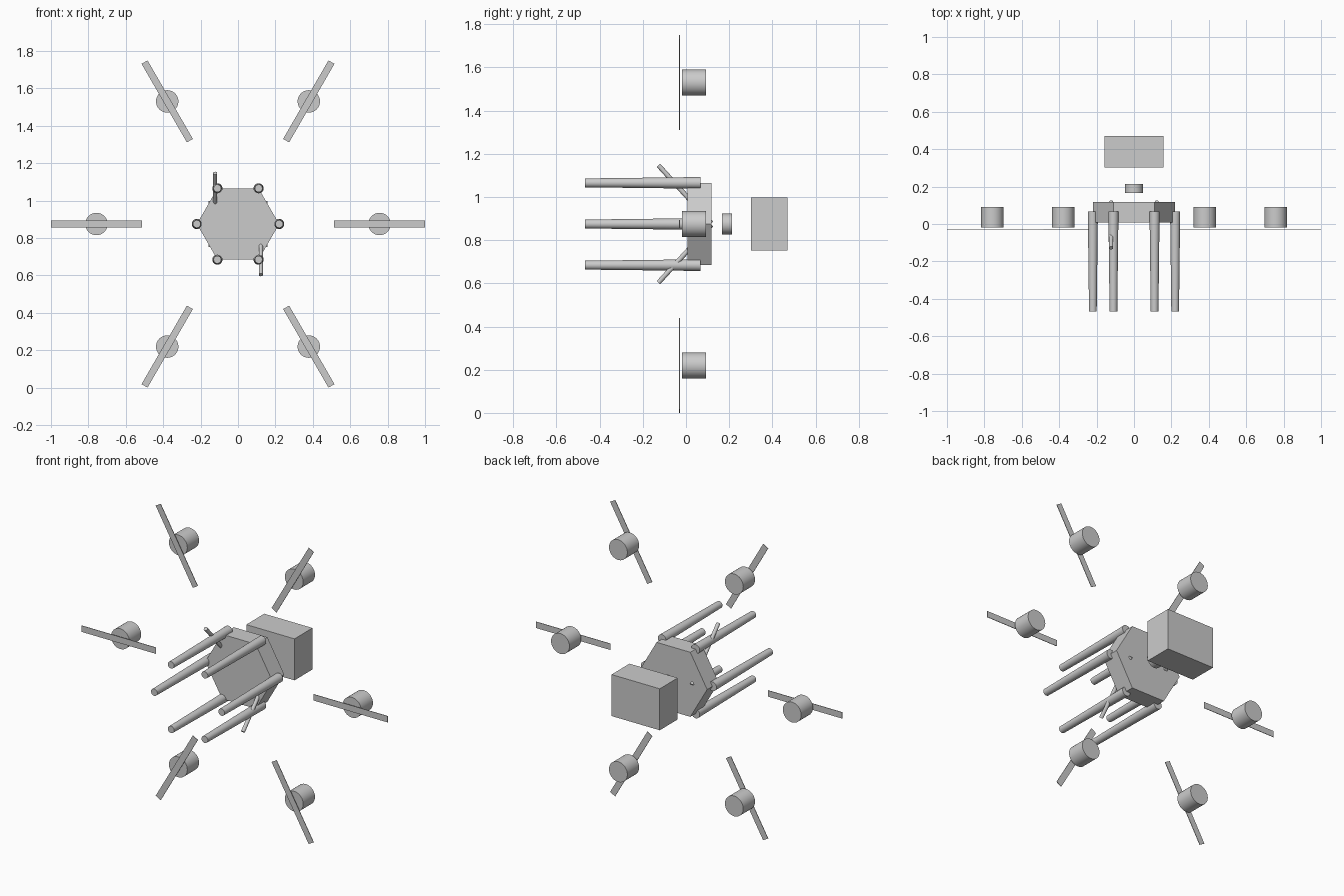
import bpy, bmesh
from math import cos, sin, pi
from mathutils import Vector, Matrix

if "Cube" in bpy.data.objects:
    bpy.data.objects.remove(bpy.data.objects["Cube"])

CZ = 0.875          # height of the hub centre


def finish(name, bm, smooth=False):
    mesh = bpy.data.meshes.new(name)
    bmesh.ops.recalc_face_normals(bm, faces=bm.faces)
    bm.to_mesh(mesh)
    bm.free()
    ob = bpy.data.objects.new(name, mesh)
    bpy.context.collection.objects.link(ob)
    if smooth:
        bpy.ops.object.select_all(action='DESELECT')
        bpy.context.view_layer.objects.active = ob
        ob.select_set(True)
        bpy.ops.object.shade_smooth_by_angle()
    return ob


def rod(name, a, b, r1, r2, sides=32):
    """Capped cylinder or cone from point a to point b."""
    a, b = Vector(a), Vector(b)
    d = b - a
    rot = d.to_track_quat('Z', 'Y').to_matrix().to_4x4()
    bm = bmesh.new()
    bmesh.ops.create_cone(bm, cap_ends=True, segments=sides, radius1=r1, radius2=r2,
                          depth=d.length, matrix=Matrix.Translation((a + b) / 2) @ rot)
    return finish(name, bm, True)


def box(name, centre, size, turn=0):
    bm = bmesh.new()
    m = Matrix.Translation(centre) @ Matrix.Rotation(turn, 4, 'Y') @ Matrix.Diagonal((*size, 1))
    bmesh.ops.create_cube(bm, size=1, matrix=m)
    return finish(name, bm)


# hexagonal hub, extruded along y
bm = bmesh.new()
ring = [bm.verts.new((0.22 * cos(i * pi / 3), 0.008, CZ + 0.22 * sin(i * pi / 3))) for i in range(6)]
face = bm.faces.new(ring)
ext = bmesh.ops.extrude_face_region(bm, geom=[face])
bmesh.ops.translate(bm, vec=(0, 0.109, 0),
                    verts=[v for v in ext['geom'] if isinstance(v, bmesh.types.BMVert)])
if not face.is_valid or len(bm.faces) < 8:
    bm.faces.new(ring)
finish("hub_body", bm)

# six sets of arm, motor and propeller blade around the hub
for i in range(6):
    t = i * pi / 3
    c, s = cos(t), sin(t)
    x, z = 0.22 * c, CZ + 0.22 * s
    rod(f"arm_{i + 1}", (x, 0.068, z), (x, -0.468, z), 0.027, 0.0205)
    x, z = 0.757 * c, CZ + 0.757 * s
    rod(f"motor_{i + 1}", (x, -0.018, z), (x, 0.092, z), 0.06, 0.06)
    box(f"propeller_{i + 1}", (x, -0.03, z), (0.485, 0.003, 0.037), -t)

# two slanted legs passing through the hub
for name, k in (("upper_leg", 1), ("lower_leg", -1)):
    rod(name, (-0.122 * k, -0.128, CZ + 0.272 * k), (-0.122 * k, 0.118, CZ + 0.003 * k), 0.011, 0.011, 24)

# sensor disc and battery box behind the hub
rod("sensor_disc", (0, 0.167, CZ), (0, 0.213, CZ), 0.048, 0.048)
box("battery_box", (0, 0.386, CZ), (0.315, 0.168, 0.245))
